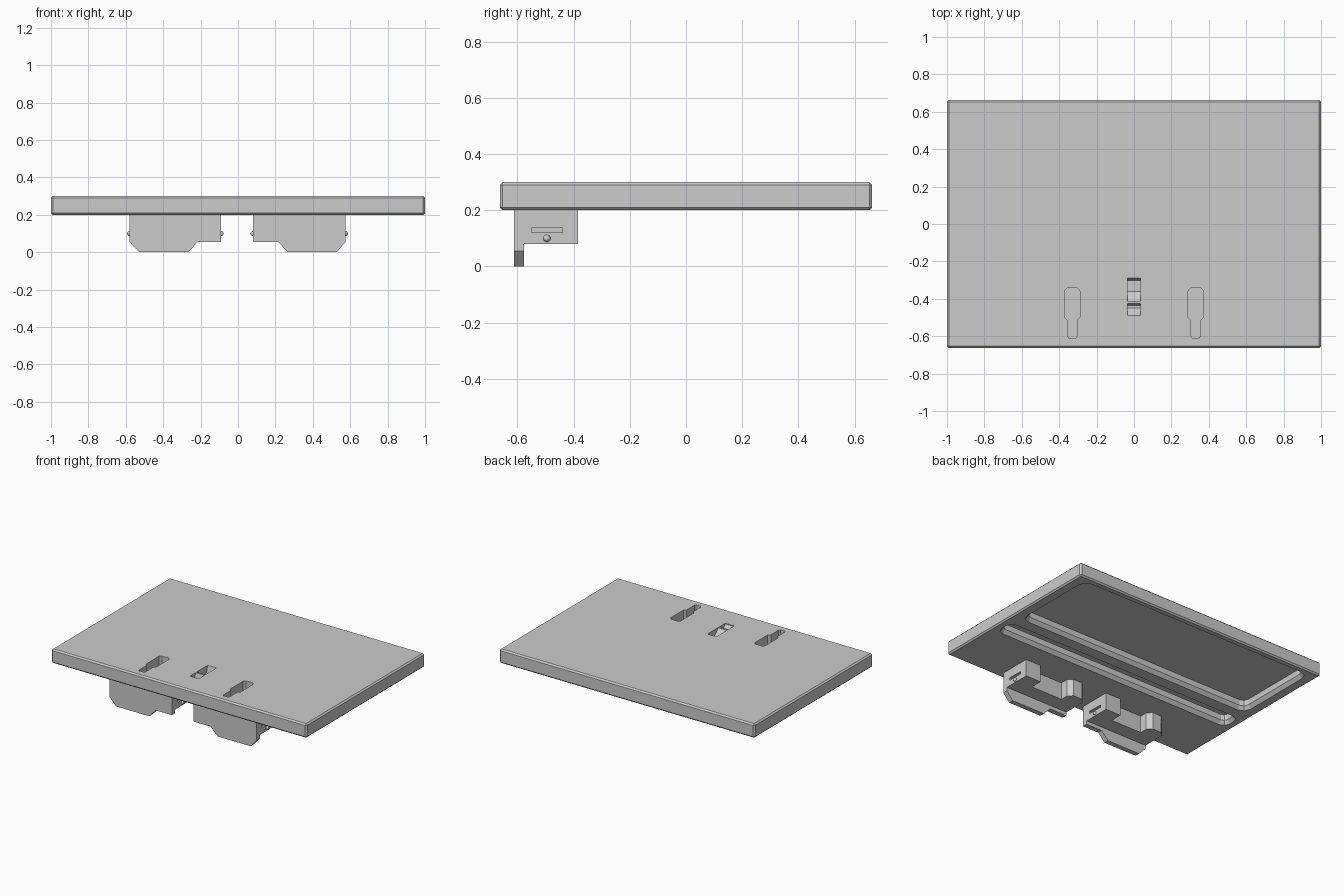
import bpy, bmesh, math
from mathutils import Vector

if "Cube" in bpy.data.objects:
    bpy.data.objects.remove(bpy.data.objects["Cube"])


def loft(name, rings):
    """Closed solid through equal-length rings of 3D points."""
    bm = bmesh.new()
    vs = [[bm.verts.new(p) for p in r] for r in rings]
    n = len(vs[0])
    for a, b in zip(vs, vs[1:]):
        for i in range(n):
            j = (i + 1) % n
            bm.faces.new((a[i], a[j], b[j], b[i]))
    bm.faces.new(vs[0])
    bm.faces.new(vs[-1])
    bmesh.ops.recalc_face_normals(bm, faces=bm.faces[:])
    me = bpy.data.meshes.new(name)
    bm.to_mesh(me)
    bm.free()
    ob = bpy.data.objects.new(name, me)
    bpy.context.collection.objects.link(ob)
    return ob


def prism(name, pts, axis, lo, hi):
    """Extrude a 2D outline along x, y or z."""
    place = {'x': lambda p, t: (t, p[0], p[1]),
             'y': lambda p, t: (p[0], t, p[1]),
             'z': lambda p, t: (p[0], p[1], t)}[axis]
    return loft(name, [[place(p, t) for p in pts] for t in (lo, hi)])


def cut_rect(x0, x1, y0, y1, c):
    """Rectangle outline with two-step rounded corners."""
    pts = []
    for cx, cy, a in ((x1 - c, y1 - c, 0), (x0 + c, y1 - c, 90),
                      (x0 + c, y0 + c, 180), (x1 - c, y0 + c, 270)):
        for d in (0, 45, 90):
            t = math.radians(a + d)
            pts.append((cx + c * math.cos(t), cy + c * math.sin(t)))
    return pts


def cut(target, cutter):
    m = target.modifiers.new("cut", 'BOOLEAN')
    m.object = cutter
    m.solver = 'EXACT'
    cutter.hide_render = True
    cutter.hide_set(True)


# Main plate
bpy.ops.mesh.primitive_cube_add(size=1, location=(0, 0, 0.25))
plate = bpy.context.object
plate.name = "plate"
plate.scale = (2, 1.325, 0.1)
bpy.ops.object.transform_apply(location=True, scale=True)
bev = plate.modifiers.new("edge", 'BEVEL')
bev.width = 0.01
bev.segments = 1

# Recesses under the plate: large panel and long groove, both with sloped rims
for name, (x, y0, y1, c) in {"panel_cutter": (0.93, -0.01, 0.62, 0.06),
                             "groove_cutter": (0.95, -0.23, -0.09, 0.05)}.items():
    rings = []
    for z, inset in ((0.18, -0.005), (0.2, 0), (0.225, 0.02), (0.265, 0.02)):
        o = cut_rect(-x + inset, x - inset, y0 + inset, y1 - inset, c - inset)
        rings.append([(px, py, z) for px, py in o])
    cut(plate, loft(name, rings))

# Keyhole pockets in the top
half = [(0.018, -0.61), (0.025, -0.6), (0.025, -0.515), (0.04, -0.5),
        (0.04, -0.357), (0.027, -0.342)]
for s in (-1, 1):
    pts = half + [(-x, y) for x, y in reversed(half)]
    cut(plate, prism("keyhole_cutter", [(x + s * 0.33, y) for x, y in pts], 'z', 0.235, 0.35))

# Centre latch pocket with two ramps
for prof in ([(-0.29, 0.31), (-0.29, 0.3), (-0.302, 0.25), (-0.36, 0.25),
              (-0.415, 0.295), (-0.415, 0.31)],
             [(-0.425, 0.31), (-0.425, 0.3), (-0.437, 0.25), (-0.45, 0.25),
              (-0.49, 0.295), (-0.49, 0.31)]):
    cut(plate, prism("latch_cutter", prof, 'x', -0.035, 0.035))

# Two clips below the front edge
for side, x0, x1 in (("left", -0.58, -0.09), ("right", 0.08, 0.575)):
    # U-shaped body: square arm at +x, faceted arm at -x
    plan = [(x0, -0.6), (x0 + 0.015, -0.61), (x1 - 0.015, -0.61), (x1, -0.6),
            (x1, -0.385), (x1 - 0.12, -0.385), (x1 - 0.12, -0.47),
            (x0 + 0.13, -0.47), (x0 + 0.13, -0.415), (x0 + 0.1, -0.385),
            (x0 + 0.03, -0.385), (x0, -0.415)]
    body = prism(side + "_clip_body", plan, 'z', 0.08, 0.205)

    # Narrow side slots
    for x in (x0, x1):
        cut(body, prism("side_slot_cutter", [(-0.55, 0.12), (-0.44, 0.12),
            (-0.44, 0.137), (-0.55, 0.137)], 'x', x - 0.015, x + 0.015))
        # Round detent studs
        bpy.ops.mesh.primitive_uv_sphere_add(segments=16, ring_count=8, radius=0.013,
                                             location=(x, -0.495, 0.1))
        bpy.context.object.name = side + "_clip_stud"
        bpy.ops.object.shade_smooth()

    # Front lip with a tapered drop
    s = -1 if side == "left" else 1
    outer, inner = (-x0, -x1) if s < 0 else (x1, x0)
    lip = [(inner, 0.205), (inner, 0.055), (0.215, 0.055), (0.267, 0.0),
           (0.527, 0.0), (outer, 0.055), (outer, 0.205)]
    prism(side + "_clip_lip", [(s * x, z) for x, z in lip], 'y', -0.612, -0.577)
